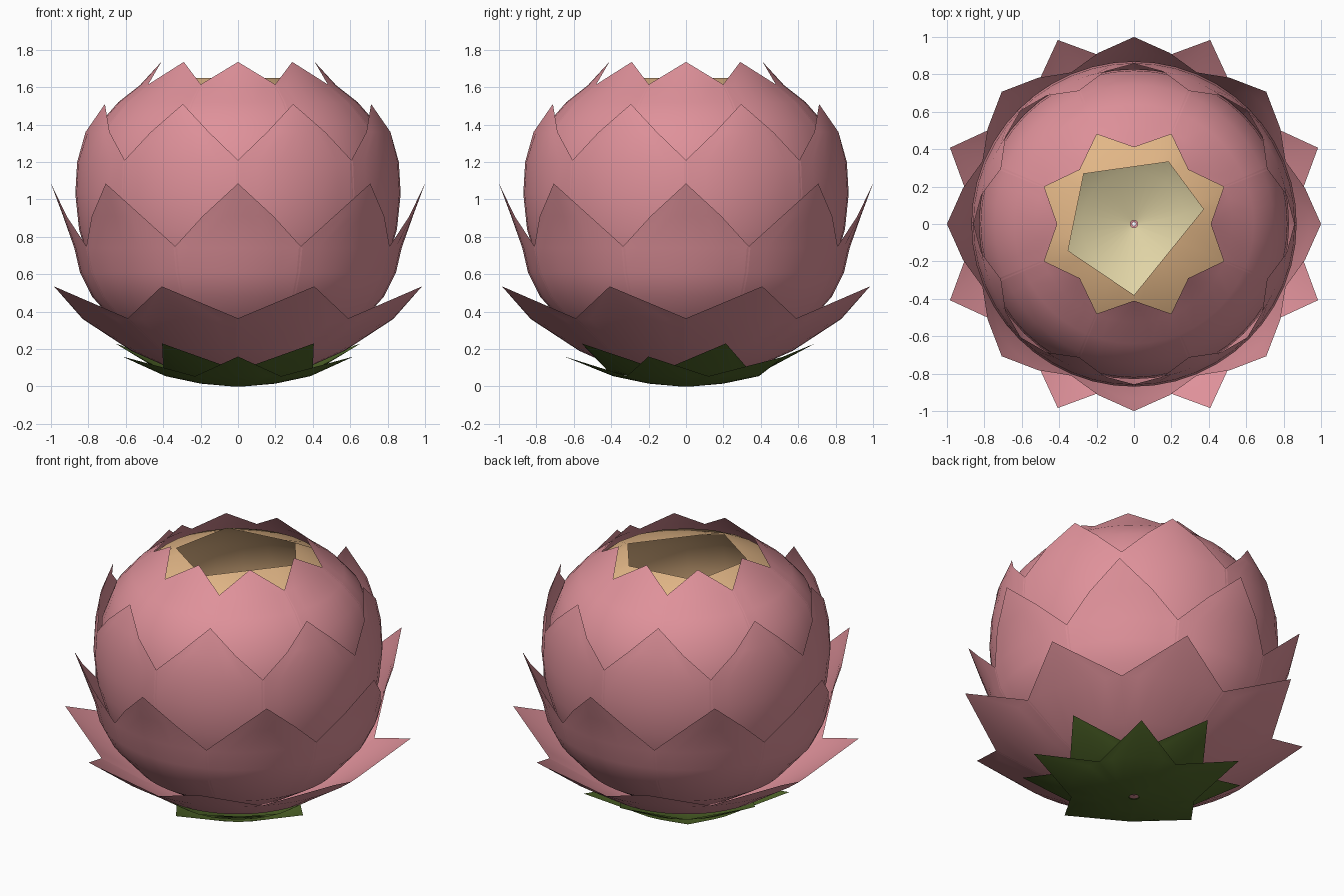
import bpy, bmesh, math

if "Cube" in bpy.data.objects:
    bpy.data.objects.remove(bpy.data.objects["Cube"])

def material(name, rgb):
    m = bpy.data.materials.new(name)
    m.diffuse_color = (*rgb, 1)
    m.use_nodes = True
    m.node_tree.nodes["Principled BSDF"].inputs["Base Color"].default_value = m.diffuse_color
    return m

PINK = material("petal pink", (0.74, 0.285, 0.325))
TAN = material("warm tan", (0.76, 0.47, 0.24))
CREAM = material("pale cream", (0.75, 0.66, 0.38))
GREEN = material("leaf green", (0.084, 0.141, 0.023))

def finish(name, bm, mats, angle=40):
    me = bpy.data.meshes.new(name)
    bm.to_mesh(me)
    bm.free()
    for m in mats:
        me.materials.append(m)
    ob = bpy.data.objects.new(name, me)
    bpy.context.collection.objects.link(ob)
    bpy.ops.object.select_all(action='DESELECT')
    ob.select_set(True)
    bpy.context.view_layer.objects.active = ob
    bpy.ops.object.shade_smooth_by_angle(angle=math.radians(angle))
    return ob

def polar(r, a, z):
    return (r * math.cos(a), r * math.sin(a), z)

def petal_ring(name, count, start, profile, tip, mat, cols=6):
    """Ring of pointed petals; profile rows are (radius, height, width fraction)."""
    bm = bmesh.new()
    half = math.pi / count
    for k in range(count):
        mid = math.radians(start) + 2 * half * k
        rows = []
        for r, z, w in profile:
            rows.append([bm.verts.new(polar(r, mid + half * w * (2 * c / cols - 1), z))
                         for c in range(cols + 1)])
        for lo, hi in zip(rows, rows[1:]):
            for c in range(cols):
                bm.faces.new((lo[c], lo[c + 1], hi[c + 1], hi[c]))
        t = bm.verts.new(polar(tip[0], mid, tip[1]))
        for c in range(cols):
            bm.faces.new((rows[-1][c], rows[-1][c + 1], t))
    return finish(name, bm, [mat])

# Green sepals: two rings of five under the bloom
petal_ring("lower_sepals", 5, -90,
           [(0.03, 0.0, 1), (0.2, 0.015, 1), (0.39, 0.055, 1)], (0.65, 0.16), GREEN)
petal_ring("upper_sepals", 5, 90,
           [(0.03, 0.008, 1), (0.22, 0.03, 1), (0.42, 0.085, 1)], (0.69, 0.23), GREEN)

# Pink petals: four rings of eight, from the open outside to the closed inside
W = 1.03
petal_ring("outer_petals", 8, 22.5,
           [(0.01, 0.02, W), (0.3, 0.07, W), (0.57, 0.19, W), (0.83, 0.36, W)],
           (1.065, 0.535), PINK)
petal_ring("second_petals", 8, 0,
           [(0.02, 0.05, W), (0.33, 0.12, W), (0.62, 0.3, W), (0.78, 0.48, W),
            (0.845, 0.61, W), (0.875, 0.74, W), (0.935, 0.91, 0.52)],
           (1.0, 1.085), PINK)
petal_ring("third_petals", 8, 22.5,
           [(0.02, 0.08, W), (0.3, 0.15, W), (0.6, 0.34, W), (0.78, 0.6, W),
            (0.85, 0.84, W), (0.87, 1.03, W), (0.86, 1.2, W), (0.83, 1.36, 0.52)],
           (0.77, 1.51), PINK)
petal_ring("inner_petals", 8, 0,
           [(0.02, 0.1, W), (0.3, 0.17, W), (0.58, 0.37, W), (0.76, 0.65, W),
            (0.83, 0.95, W), (0.82, 1.2, W), (0.745, 1.4, W), (0.64, 1.52, W),
            (0.525, 1.61, W)],
           (0.41, 1.735), PINK)

# Hollow heart: tan shell, cream inside floor, with an uneven five-sided opening
corners = [(math.radians(d), 0.38) for d in (-90, 12, 61, 135, 202, 270)]

def opening_radius(a):
    for (a0, r0), (a1, r1) in zip(corners, corners[1:]):
        if a0 <= a <= a1:
            return r0 * math.cos((a1 - a0) / 2) / math.cos(a - (a0 + a1) / 2)

angles = []
for (a0, _), (a1, _) in zip(corners, corners[1:]):
    angles += [a0 + (a1 - a0) * i / 6 for i in range(6)]

bm = bmesh.new()
shell = [(0.02, 0.13), (0.28, 0.2), (0.56, 0.4), (0.73, 0.67), (0.80, 0.95),
         (0.79, 1.19), (0.715, 1.385), (0.61, 1.505), (0.52, 1.58)]
rings = [[bm.verts.new(polar(r, a, z)) for a in angles] for r, z in shell]
rings.append([bm.verts.new(polar(opening_radius(a), a, 1.65)) for a in angles])
n = len(angles)
for lo, hi in zip(rings, rings[1:]):
    for i in range(n):
        j = (i + 1) % n
        f = bm.faces.new((lo[i], lo[j], hi[j], hi[i]))
        f.material_index = 1 if f.calc_center_median().z < 1.0 else 0
finish("flower_heart", bm, [TAN, CREAM])
